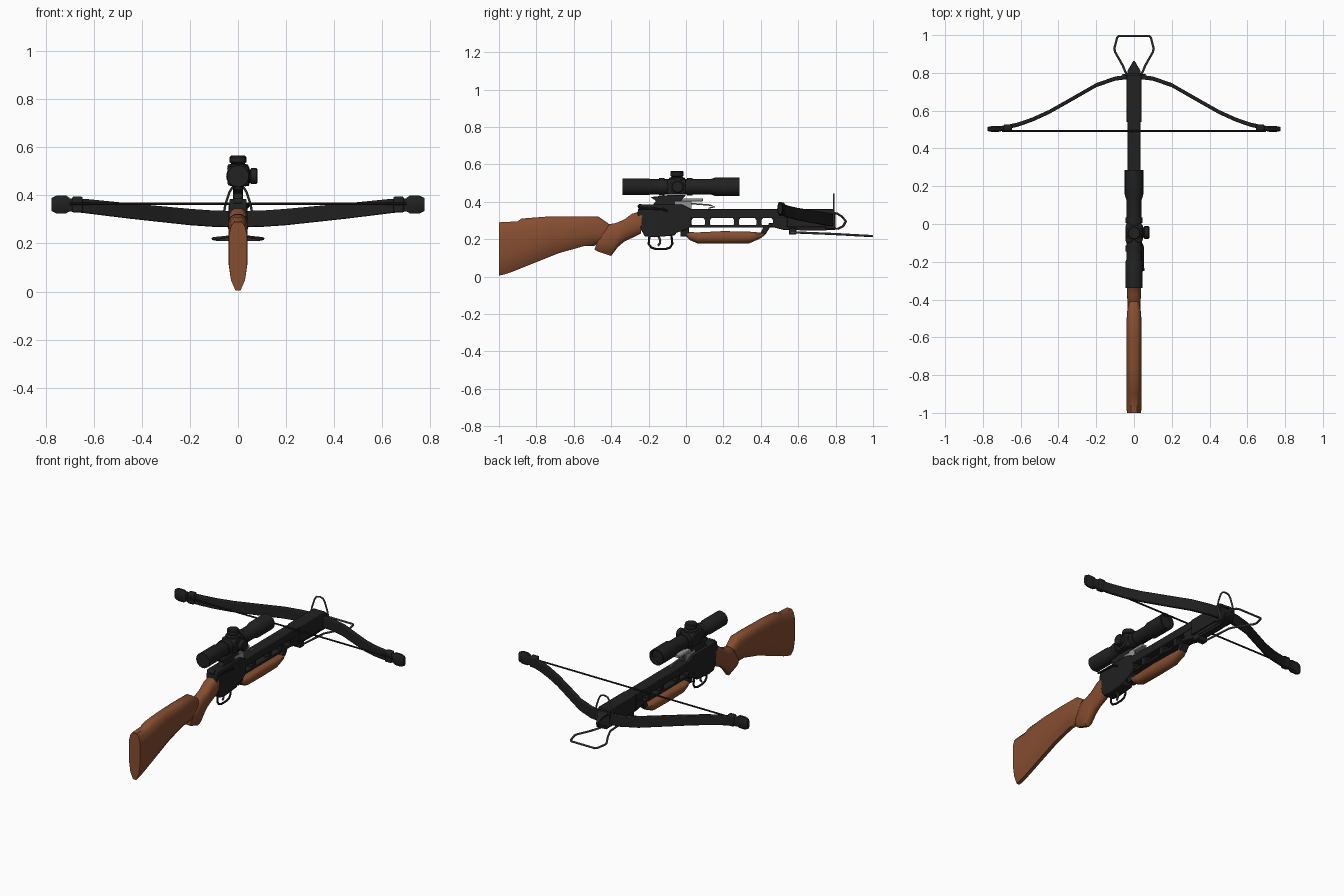
import bpy, bmesh, math
from mathutils import Vector

old = bpy.data.objects.get("Cube")
if old:
    bpy.data.objects.remove(old)


def material(name, rgb):
    m = bpy.data.materials.new(name)
    m.use_nodes = True
    m.diffuse_color = (*rgb, 1)
    m.node_tree.nodes["Principled BSDF"].inputs["Base Color"].default_value = (*rgb, 1)
    return m


wood = material("brown wood", (0.24, 0.075, 0.03))
black = material("matte black", (0.015, 0.015, 0.015))
steel = material("dark steel", (0.09, 0.09, 0.09))
silver = material("light steel", (0.3, 0.3, 0.3))


def finish(ob, mat, bevel=0.0, angle=35):
    ob.data.materials.append(mat)
    if bevel:
        mod = ob.modifiers.new("Bevel", 'BEVEL')
        mod.width, mod.segments, mod.limit_method = bevel, 2, 'ANGLE'
    bpy.ops.object.select_all(action='DESELECT')
    ob.select_set(True)
    bpy.context.view_layer.objects.active = ob
    bpy.ops.object.shade_smooth_by_angle(angle=math.radians(angle))
    return ob


def loft(name, rings, mat, bevel=0.0, angle=35):
    """Skin a list of equal-length point rings and cap both ends."""
    bm = bmesh.new()
    rows = [[bm.verts.new(p) for p in ring] for ring in rings]
    n = len(rows[0])
    for a, b in zip(rows, rows[1:]):
        for i in range(n):
            bm.faces.new((a[i], a[(i + 1) % n], b[(i + 1) % n], b[i]))
    bm.faces.new(rows[0])
    bm.faces.new(rows[-1])
    bmesh.ops.recalc_face_normals(bm, faces=bm.faces)
    me = bpy.data.meshes.new(name)
    bm.to_mesh(me)
    bm.free()
    ob = bpy.data.objects.new(name, me)
    bpy.context.collection.objects.link(ob)
    return finish(ob, mat, bevel, angle)


def prism(name, profile, half, mat, bevel=0.004, x=0.0):
    """Side profile of (y, z) points given a width across x."""
    return loft(name, [[(x + s * half, y, z) for y, z in profile] for s in (-1, 1)], mat, bevel)


def box(name, y0, y1, z0, z1, half, mat, bevel=0.004, x=0.0):
    return prism(name, [(y0, z0), (y1, z0), (y1, z1), (y0, z1)], half, mat, bevel, x)


def lathe(name, steps, centre, axis, mat, sides=24):
    """Turn (distance, radius) steps around an axis through centre."""
    q = Vector(axis).to_track_quat('Z', 'Y')
    rings = []
    for d, r in steps:
        rings.append([Vector(centre) + q @ Vector((r * math.cos(t), r * math.sin(t), d))
                      for t in (math.tau * i / sides for i in range(sides))])
    return loft(name, rings, mat)


def wire(name, points, radius, mat, closed=False):
    cu = bpy.data.curves.new(name, 'CURVE')
    cu.dimensions, cu.bevel_depth, cu.bevel_resolution = '3D', radius, 2
    sp = cu.splines.new('POLY')
    sp.points.add(len(points) - 1)
    for p, co in zip(sp.points, points):
        p.co = (*co, 1)
    sp.use_cyclic_u = closed
    cu.use_fill_caps = True
    ob = bpy.data.objects.new(name, cu)
    bpy.context.collection.objects.link(ob)
    bpy.ops.object.select_all(action='DESELECT')
    ob.select_set(True)
    bpy.context.view_layer.objects.active = ob
    bpy.ops.object.convert(target='MESH')
    return finish(bpy.context.object, mat)


def mirrored(points):
    """Complete a path that starts on the right and ends near the middle."""
    return points + [(-x, y, z) for x, y, z in reversed(points) if abs(x) > 0.001]


# Wooden parts: stations of (y rear-to-front at bottom, bottom, y at top, top, half width)
SECTION = [(0, .28), (.14, .75), (.38, 1), (.8, 1), (.94, .75), (1, .4)]


def carved(name, stations):
    rings = []
    for yb, zb, yt, zt, w in stations:
        side = [(w * k, yb + (yt - yb) * f, zb + (zt - zb) * f) for f, k in SECTION]
        rings.append(side + [(-x, y, z) for x, y, z in reversed(side)])
    return loft(name, rings, wood, 0, 50)


carved("butt_stock", [(-1, .005, -1, .29, .038), (-.965, .013, -.9, .295, .04),
                      (-.93, .025, -.88, .31, .04), (-.68, .125, -.75, .32, .04),
                      (-.545, .163, -.6, .322, .04), (-.49, .163, -.47, .322, .038),
                      (-.47, .18, -.41, .28, .03)])
carved("pistol_grip", [(-.49, .145, -.45, .24, .024), (-.47, .133, -.41, .28, .033),
                       (-.40, .11, -.375, .286, .036), (-.364, .158, -.33, .305, .036),
                       (-.33, .187, -.29, .335, .036), (-.24, .23, -.235, .352, .036)])
carved("fore_grip", [(0, .215, 0, .235, .022), (.02, .195, .02, .238, .03),
                     (.06, .178, .06, .236, .034), (.2, .176, .2, .243, .035),
                     (.34, .178, .34, .24, .034), (.4, .205, .4, .235, .03),
                     (.425, .225, .42, .235, .022)])

# Receiver and rail
prism("receiver", [(-.26, .34), (-.24, .25), (-.22, .215), (-.17, .21), (-.06, .22),
                   (-.05, .235), (.0, .25), (.03, .27), (.03, .36), (-.02, .385), (-.25, .385)],
      .035, black)
prism("scope_mount", [(-.18, .38), (-.03, .38), (-.02, .415), (.0, .435), (-.1, .435),
                      (-.19, .425), (-.16, .405)], .02, black)
box("rail", -.02, .57, .312, .36, .035, black)
box("rail_front", .54, .79, .265, .36, .04, black)
box("rail_lower_bar", 0, .56, .262, .276, .028, black, .002)
for i, (y, w) in enumerate([(.0, .03), (.115, .014), (.27, .013), (.39, .014), (.505, .04)]):
    prism(f"rail_post_{i + 1}", [(y - w - .01, .268), (y + w + .01, .268), (y + w, .28),
                                 (y + w, .302), (y + w + .01, .316), (y - w - .01, .316),
                                 (y - w, .302), (y - w, .28)], .03, black, 0)
prism("grip_bracket", [(.40, .235), (.425, .225), (.45, .265), (.46, .276), (.42, .276)], .024, black, .002)
box("grip_rear_bracket", -.03, .015, .215, .27, .024, black, .002)
prism("rail_underside", [(.44, .27), (.52, .25), (.7, .245), (.8, .25), (.8, .29), (.44, .285)], .03, black)

# Trigger and guard
wire("trigger_guard", [(0, y, z) for y, z in [(-.195, .22), (-.2, .175), (-.185, .155), (-.16, .147),
                                              (-.11, .147), (-.085, .155), (-.073, .175), (-.078, .22)]],
     .006, black)
wire("trigger", [(0, -.15, .22), (0, -.138, .195), (0, -.14, .178), (0, -.15, .165)], .006, steel)

# Cocking lever and latch parts
wire("side_lever", [(.037, -.1, .35), (.046, -.12, .36), (.046, -.21, .365), (.05, -.25, .365)], .006, black)
lathe("rear_knob", [(-.018, .014), (.018, .014)], (0, -.245, .375), (1, 0, 0), black, 12)
box("latch_plate", -.05, .09, .402, .418, .018, silver, .003)
for s in (-1, 1):
    box("latch_side", -.06, .03, .36, .403, .003, silver, .001, s * .018)
wire("bolt_spring", [(0, -.05, .398), (0, .03, .39), (0, .13, .382), (0, .155, .372), (0, .12, .366)],
     .004, silver)

# Telescopic sight
lathe("scope_tube", [(-.34, .036), (-.34, .045), (-.2, .045), (-.19, .041), (.13, .041),
                     (.155, .049), (.285, .049), (.285, .041), (.27, .038)], (0, 0, .48), (0, 1, 0), black)
for y in (-.13, .02):
    lathe("scope_ring", [(-.015, .046), (.015, .046)], (0, y, .48), (0, 1, 0), black)
box("turret_saddle", -.10, .0, .44, .52, .044, black, .01)
TURRET = [(.03, .045), (.048, .042), (.052, .027), (.058, .035), (.08, .035), (.085, .03)]
lathe("elevation_turret", TURRET, (0, -.048, .48), (0, 0, 1), black, 16)
lathe("windage_turret", [(d * .95, r * .95) for d, r in TURRET], (0, -.045, .48), (1, 0, 0), black, 16)

# Bow limbs, swept across x
LIMB = [(.76, .502, .361, .026), (.69, .51, .36, .028), (.62, .525, .354, .03), (.54, .552, .345, .031),
        (.45, .593, .335, .032), (.34, .655, .324, .033), (.2, .735, .31, .034),
        (.1, .77, .303, .034), (0, .782, .301, .034)]
path = LIMB + [(-x, y, z, h) for x, y, z, h in reversed(LIMB[:-1])]
loft("bow_limbs", [[(x, y - .011, z - h), (x, y + .011, z - h), (x, y + .011, z + h), (x, y - .011, z + h)]
                   for x, y, z, h in path], black, .005)
for s in (-1, 1):
    # Tip caps and string collars
    rings = []
    for x, k in ((.70, .75), (.715, 1), (.755, 1), (.775, .75)):
        rings.append([(s * x, .503 + .016 * k * math.cos(t), .362 + .04 * k * math.sin(t))
                      for t in (math.tau * (i + .5) / 8 for i in range(8))])
    loft("limb_tip_cap", rings, black, 0, 25)
    box("string_collar", .492, .528, .328, .396, .022, black, .008, s * .668)
wire("bow_string", [(-.70, .492, .365), (.70, .492, .365)], .005, black)

# Nose strap, narrowing to a point
NOSE = [(.77, .345, .038), (.81, .342, .034), (.838, .325, .016), (.862, .295, .005),
        (.845, .265, .014), (.815, .25, .032), (.77, .255, .036)]
rings = []
for y, z, w in NOSE:
    inner = (y - (y - .77) * .15, z + (.297 - z) * .22)
    rings.append([(-w, y, z), (w, y, z), (w, *inner), (-w, *inner)])
loft("nose_strap", rings, black)
box("limb_clamp", .745, .80, .255, .345, .04, black)

# Foot stirrup and upright sight hoop
wire("foot_stirrup", mirrored([(.03, .56, .237), (.035, .78, .228), (.06, .84, .225), (.1, .91, .221),
                               (.104, .93, .22), (.09, .985, .217), (.08, .995, .216)]), .006, steel)
box("stirrup_mount", .55, .59, .225, .26, .036, black)
wire("sight_hoop", mirrored([(.035, .79, .26), (.058, .79, .33), (.052, .79, .365), (.035, .79, .415),
                             (.022, .79, .435), (0, .79, .44)]), .005, steel)
